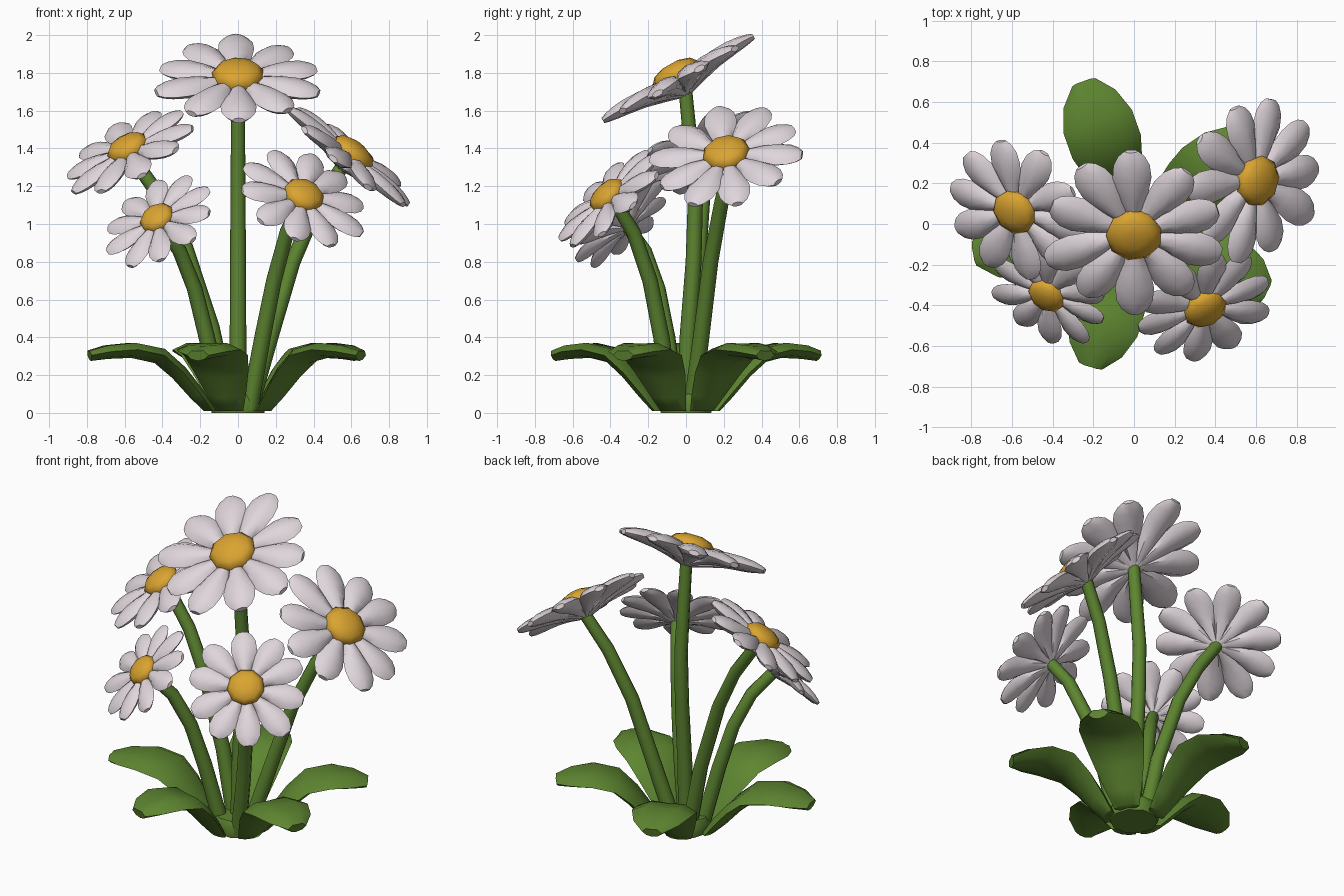
import bpy, bmesh, math, random
from mathutils import Vector

if "Cube" in bpy.data.objects:
    bpy.data.objects.remove(bpy.data.objects["Cube"])

random.seed(4)

def material(name, rgb):
    m = bpy.data.materials.new(name)
    m.diffuse_color = (*rgb, 1)
    m.use_nodes = True
    m.node_tree.nodes["Principled BSDF"].inputs["Base Color"].default_value = m.diffuse_color
    return m

GREEN = material("leaf green", (0.11, 0.235, 0.03))
WHITE = material("petal white", (0.74, 0.67, 0.71))
YELLOW = material("centre yellow", (0.70, 0.37, 0.03))

def loft(bm, rings):
    """Skin closed rings of equal size and cap both ends."""
    vs = [[bm.verts.new(p) for p in ring] for ring in rings]
    n = len(vs[0])
    for a, b in zip(vs, vs[1:]):
        for i in range(n):
            j = (i + 1) % n
            bm.faces.new((a[i], a[j], b[j], b[i]))
    bm.faces.new(vs[0][::-1])
    bm.faces.new(vs[-1])

def finish(bm, name, mat, angle=50):
    bmesh.ops.recalc_face_normals(bm, faces=bm.faces)
    me = bpy.data.meshes.new(name)
    bm.to_mesh(me)
    bm.free()
    me.materials.append(mat)
    me.shade_smooth()
    me.set_sharp_from_angle(angle=math.radians(angle))
    ob = bpy.data.objects.new(name, me)
    bpy.context.collection.objects.link(ob)
    return ob

def tangent(pts, i):
    return (pts[min(i + 1, len(pts) - 1)] - pts[max(i - 1, 0)]).normalized()

# --- Leaves: midline stations (r, z, half width, half thickness)
LEAF = [(0.15, 0.01, 0.075, 0.03), (0.215, 0.10, 0.11, 0.036), (0.305, 0.215, 0.15, 0.04),
        (0.40, 0.305, 0.178, 0.042), (0.53, 0.335, 0.178, 0.04), (0.65, 0.325, 0.135, 0.036),
        (0.735, 0.305, 0.06, 0.028)]
SECTION = [(-1, 0), (-0.55, 0.9), (0, 0.8), (0.55, 0.9), (1, 0), (0.6, -0.8), (0, -1.1), (-0.6, -0.8)]

def leaf(name, deg, reach):
    a = math.radians(deg)
    out, side = Vector((math.cos(a), math.sin(a), 0)), Vector((-math.sin(a), math.cos(a), 0))
    s = (reach - 0.15) / (0.735 - 0.15)
    mid = [out * (0.15 + (r - 0.15) * s) + Vector((0, 0, z)) for r, z, w, t in LEAF]
    rings = []
    for i, (r, z, w, t) in enumerate(LEAF):
        nrm = tangent(mid, i).cross(side)
        if i == 0:
            nrm = out * -1            # keep the foot flat on the ground
        rings.append([mid[i] + side * (u * w) + nrm * (v * t) for u, v in SECTION])
    bm = bmesh.new()
    loft(bm, rings)
    finish(bm, name, GREEN)

for k, (deg, reach) in enumerate([(109.5, 0.74), (34, 0.75), (-27, 0.73), (-107, 0.73), (190.5, 0.80)]):
    leaf(f"leaf_{k + 1}", deg, reach)

# --- Crown that joins the leaf feet
bm = bmesh.new()
loft(bm, [[(r * math.cos(i * math.pi / 5), r * math.sin(i * math.pi / 5), z) for i in range(10)]
          for r, z in ((0.14, 0), (0.15, 0.06), (0.13, 0.1))])
finish(bm, "crown", GREEN)

# --- Stems
def stem(name, path):
    pts = [Vector(p) for p in path]
    rings = []
    for i, p in enumerate(pts):
        t = tangent(pts, i)
        x = Vector((0, 1, 0)).cross(t).normalized()
        y = t.cross(x)
        r = 0.046 - 0.010 * i / (len(pts) - 1)
        rings.append([p + (x * math.cos(k * math.pi / 4) + y * math.sin(k * math.pi / 4)) * r
                      for k in range(8)])
    bm = bmesh.new()
    loft(bm, rings)
    finish(bm, name, GREEN)

# --- Flower heads: petal stations (r, half width, top, bottom), relative to radius
PETAL = [(0.05, 0.04, 0.03, -0.25), (0.30, 0.12, 0.06, -0.18), (0.50, 0.18, 0.08, -0.135),
         (0.70, 0.22, 0.08, -0.11), (0.86, 0.205, 0.06, -0.095), (0.97, 0.15, 0.03, -0.08),
         (1.03, 0.08, 0.005, -0.065)]
PROFILE = [(-1, 0), (-0.6, 0.75), (0, 1), (0.6, 0.75), (1, 0), (0.6, -0.85), (0, -1), (-0.6, -0.85)]

def flower(name, centre, normal, radius, spin, count=10):
    n = Vector(normal).normalized()
    x = Vector((0, 1, 0)).cross(n).normalized()
    y = n.cross(x)
    c = Vector(centre)

    def place(px, py, pz):
        return c + (x * px + y * py + n * pz) * radius

    bm = bmesh.new()
    for k in range(count):
        a = spin + (k + random.uniform(-0.06, 0.06)) * math.tau / count
        length, tilt = random.uniform(0.95, 1.04), random.uniform(-0.04, 0.04)
        rings = []
        for r, w, top, bot in PETAL:
            m, h = (top + bot) / 2, (top - bot) / 2
            ring = []
            for u, v in PROFILE:
                px, py = r * length, u * w
                pz = m + v * h + tilt * max(r - 0.3, 0)
                ring.append(place(px * math.cos(a) - py * math.sin(a),
                                  px * math.sin(a) + py * math.cos(a), pz))
            rings.append(ring)
        loft(bm, rings)
    finish(bm, name + "_petals", WHITE)

    bm = bmesh.new()
    loft(bm, [[place(r * math.cos(i * math.tau / 9 + spin), r * math.sin(i * math.tau / 9 + spin), z)
               for i in range(9)]
              for r, z in ((0.30, -0.02), (0.32, 0.06), (0.25, 0.14), (0.11, 0.185))])
    finish(bm, name + "_centre", YELLOW, 60)
    return c - n * radius * 0.2

# name, centre, facing direction, radius, spin, stem points below the head
FLOWERS = [
    ("top_flower", (0, -0.045, 1.775), (0, -0.49, 0.87), 0.435, 0.314,
     [(0, 0, 0.02), (0, 0.01, 0.4), (0, 0.04, 0.8), (0, 0.05, 1.15), (0, 0.025, 1.42)]),
    ("left_flower", (-0.58, 0.065, 1.395), (-0.44, -0.39, 0.81), 0.36, 0.3,
     [(-0.05, 0.04, 0.02), (-0.14, 0.05, 0.45), (-0.28, 0.07, 0.88), (-0.41, 0.09, 1.14)]),
    ("front_left_flower", (-0.425, -0.345, 1.025), (-0.42, -0.62, 0.66), 0.3, 0.0,
     [(-0.08, -0.05, 0.02), (-0.165, -0.10, 0.4), (-0.23, -0.15, 0.66), (-0.31, -0.22, 0.86)]),
    ("front_right_flower", (0.345, -0.41, 1.145), (0.33, -0.65, 0.68), 0.345, 0.49,
     [(0.06, -0.08, 0.02), (0.13, -0.13, 0.4), (0.19, -0.19, 0.7), (0.26, -0.28, 0.96)]),
    ("right_flower", (0.60, 0.215, 1.365), (0.62, -0.17, 0.77), 0.395, 0.15,
     [(0.06, 0.03, 0.02), (0.17, 0.08, 0.4), (0.29, 0.13, 0.8), (0.42, 0.185, 1.1)]),
]
for name, centre, normal, radius, spin, path in FLOWERS:
    end = flower(name, centre, normal, radius, spin)
    stem(name + "_stem", path + [end])
